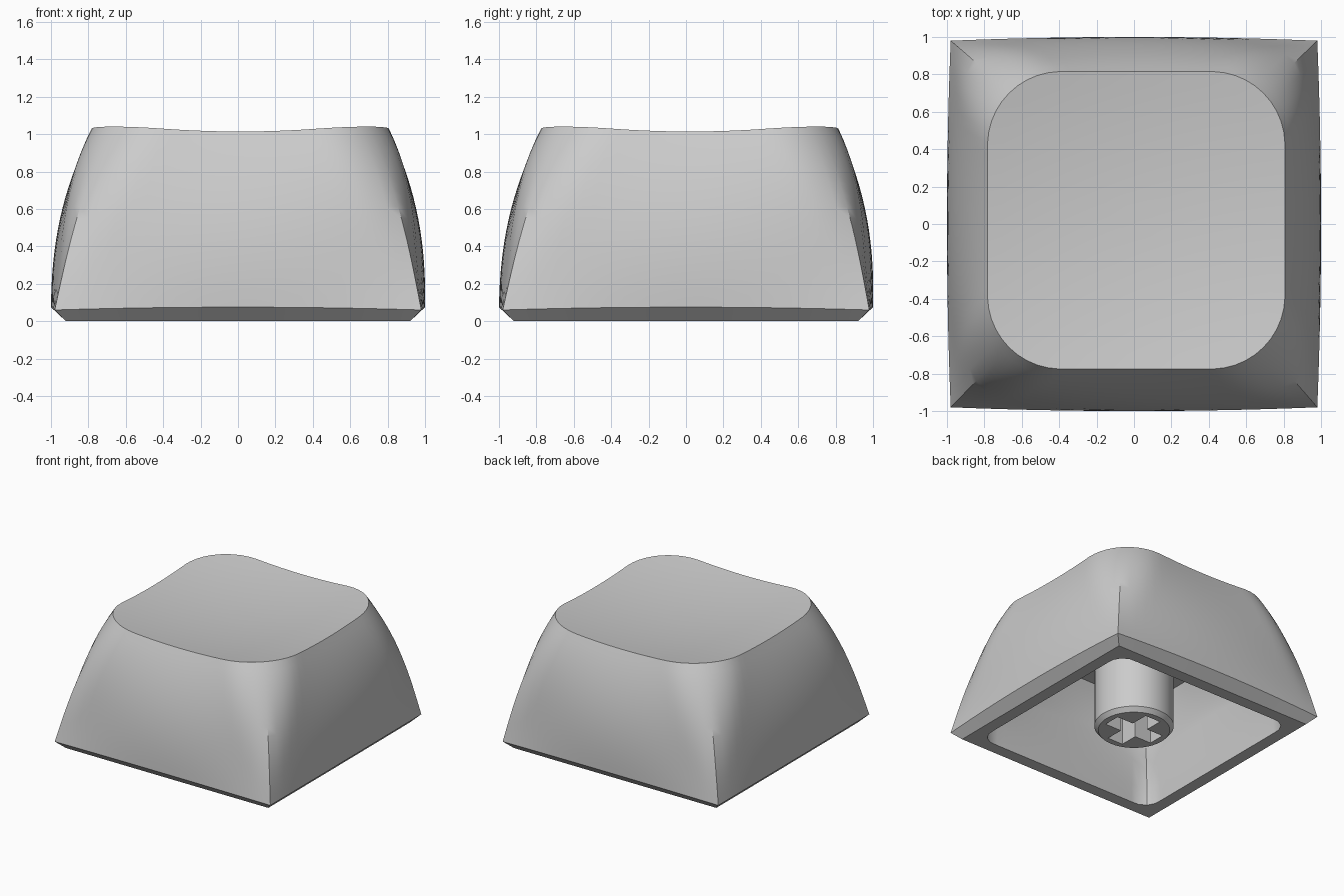
import bpy, bmesh, math

old = bpy.data.objects.get("Cube")
if old:
    bpy.data.objects.remove(old, do_unlink=True)

grey = bpy.data.materials.new("light_grey_plastic")
grey.use_nodes = True
colour = (0.6, 0.6, 0.6, 1)
grey.diffuse_color = colour
grey.node_tree.nodes["Principled BSDF"].inputs["Base Color"].default_value = colour

N = 24            # points along each side of the cap
STEPS = 16        # rings up the outer wall
OX, OY = 0.012, 0.02   # drift of the top face


def lerp(a, b, t):
    return a + (b - a) * t


def section(mid, corner, rounding):
    """Square outline: bowed sides with sharp corners, blended to round corners."""
    r = max((mid - corner) / (1 - math.sqrt(0.5)), 1e-4)
    flat = mid - r
    pts = []
    for side in range(4):
        ca, sa = math.cos(side * math.pi / 2), math.sin(side * math.pi / 2)
        for i in range(N):
            u = -1 + 2 * i / N
            s = abs(u) * (flat + r * math.pi / 4)
            if s < flat:
                rx, ry = s, mid
            else:
                a = (s - flat) / r
                rx, ry = flat + r * math.sin(a), flat + r * math.cos(a)
            rx = math.copysign(rx, u)
            x = lerp(u * corner, rx, rounding)
            y = -lerp(mid - (mid - corner) * u * u, ry, rounding)
            pts.append((x * ca - y * sa, x * sa + y * ca, u))
    return pts


def dish(x, y):
    return 0.957 + 0.09 * (x * x + y * y)


def loft(name, rings):
    """Skin a list of equal rings and close both ends."""
    bm = bmesh.new()
    loops = [[bm.verts.new(p) for p in ring] for ring in rings]
    for a, b in zip(loops, loops[1:]):
        for i in range(len(a)):
            j = (i + 1) % len(a)
            bm.faces.new((a[i], a[j], b[j], b[i]))
    bm.faces.new(loops[0])
    bm.faces.new(loops[-1])
    bmesh.ops.recalc_face_normals(bm, faces=bm.faces)
    mesh = bpy.data.meshes.new(name)
    bm.to_mesh(mesh)
    bm.free()
    mesh.materials.append(grey)
    obj = bpy.data.objects.new(name, mesh)
    bpy.context.collection.objects.link(obj)
    bpy.ops.object.select_all(action='DESELECT')
    obj.select_set(True)
    bpy.context.view_layer.objects.active = obj
    bpy.ops.object.shade_smooth_by_angle(angle=math.radians(30))


rings = []

# Dished top face, from the centre to the rim
rim = section(0.795, 0.68, 1)
for k in range(1, 10):
    f = k / 10
    rings.append([(x * f + OX, y * f + OY, dish(x * f, y * f)) for x, y, u in rim])

# Bowed outer wall, from the rim down to the lower edge
for k in range(STEPS, -1, -1):
    t = k / STEPS
    outline = section(1 - 0.205 * t ** 2.3, 0.98 - 0.2 * t - 0.1 * t ** 3,
                      t * t * (3 - 2 * t))
    rings.append([(x + OX * t, y + OY * t,
                   lerp(0.06 + 0.015 * (1 - u * u), dish(rx, ry), t))
                  for (x, y, u), (rx, ry, ru) in zip(outline, rim)])

# Chamfered foot, flat underside and straight lower inner walls
for z, mid, corner, rounding in [(0, 0.92, 0.919, 0), (0, 0.82, 0.785, 1),
                                 (0.15, 0.812, 0.783, 1)]:
    rings.append([(x, y, z) for x, y, u in section(mid, corner, rounding)])

# Upper inner walls, leaning in from an arched line to the flat ceiling
for k in range(8):
    t = k / 7
    outline = section(0.81 - 0.11 * t ** 1.5, 0.775 - 0.175 * t, t)
    rings.append([(x, y, lerp(0.3 + 0.17 * (1 - u * u), 0.8, t))
                  for x, y, u in outline])
loft("keycap_shell", rings)

# Round stem with a cross-shaped socket
ARM, HALF = 0.22, 0.07
tip = math.atan2(HALF, ARM)
eighth = [0, tip / 2, tip, lerp(tip, math.pi / 4, 0.33), lerp(tip, math.pi / 4, 0.67)]
quarter = eighth + [math.pi / 4] + [math.pi / 2 - a for a in eighth[:0:-1]]
angles = [q * math.pi / 2 + a for q in range(4) for a in quarter]


def circle(radius, z):
    return [(radius * math.cos(a), radius * math.sin(a), z) for a in angles]


def cross(z):
    pts = []
    for a in angles:
        c, s = abs(math.cos(a)), abs(math.sin(a))
        big, small = max(c, s), min(c, s)
        r = min(ARM / big, HALF / max(small, 1e-6))
        pts.append((r * math.cos(a), r * math.sin(a), z))
    return pts


loft("stem", [circle(0.3, 0.81), circle(0.3, 0.05), circle(0.27, 0.015),
              cross(0.015), cross(0.44)])
